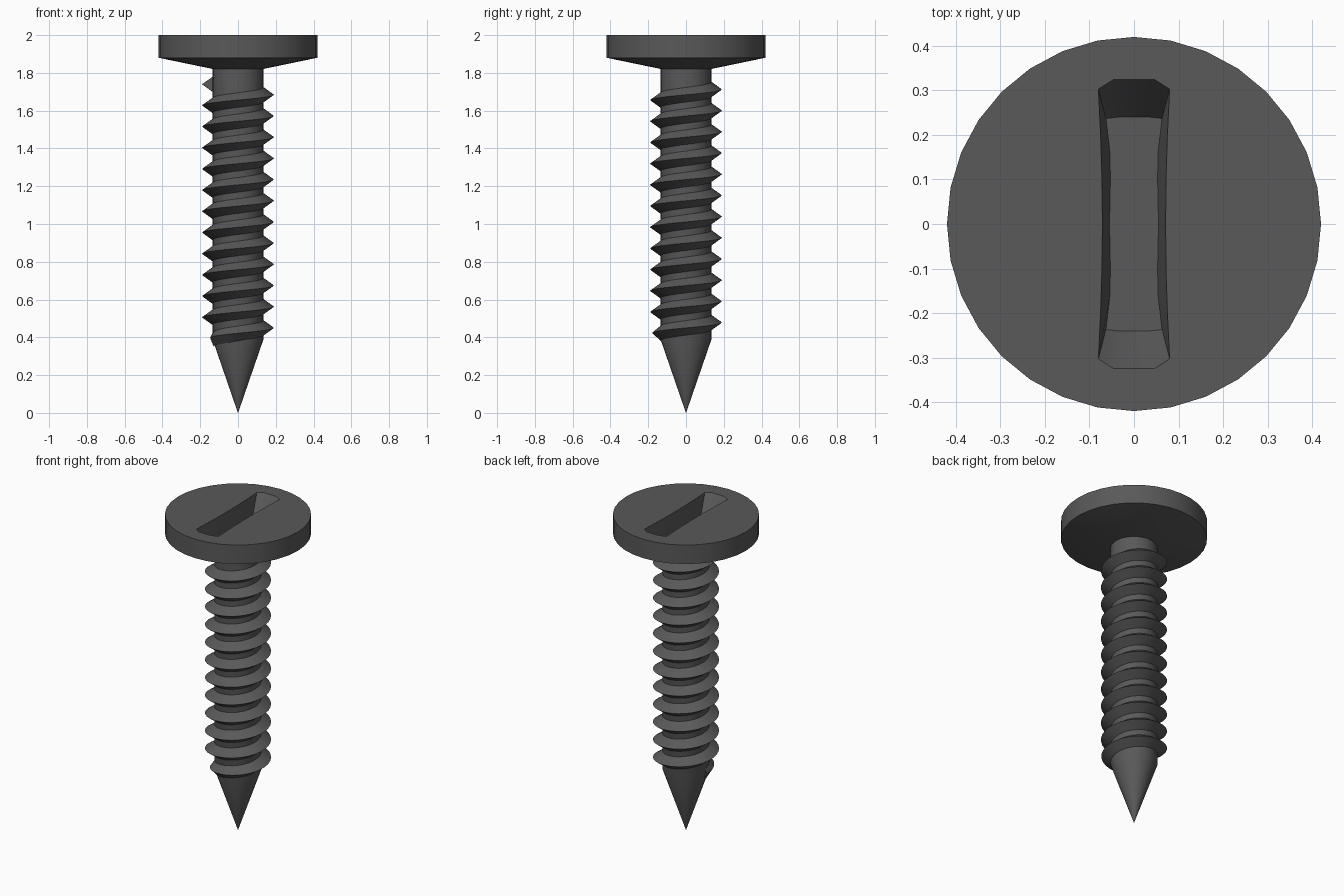
import bpy, bmesh, math

if "Cube" in bpy.data.objects:
    bpy.data.objects.remove(bpy.data.objects["Cube"])

SIDES = 32
steel = bpy.data.materials.new("dark_steel")
steel.diffuse_color = (0.1, 0.1, 0.1, 1)
steel.use_nodes = True
steel.node_tree.nodes["Principled BSDF"].inputs["Base Color"].default_value = steel.diffuse_color


def make_object(name, bm):
    bmesh.ops.recalc_face_normals(bm, faces=bm.faces)
    mesh = bpy.data.meshes.new(name)
    bm.to_mesh(mesh)
    bm.free()
    mesh.materials.append(steel)
    obj = bpy.data.objects.new(name, mesh)
    bpy.context.collection.objects.link(obj)
    return obj


def skin(name, rings):
    """Skin a list of equal-length closed rings and cap both ends."""
    bm = bmesh.new()
    loops = [[bm.verts.new(p) for p in ring] for ring in rings]
    n = len(loops[0])
    for a, b in zip(loops, loops[1:]):
        for i in range(n):
            j = (i + 1) % n
            bm.faces.new((a[i], a[j], b[j], b[i]))
    bm.faces.new(loops[0][::-1])
    bm.faces.new(loops[-1])
    return make_object(name, bm)


def circle(r, z):
    return [(r * math.cos(2 * math.pi * i / SIDES),
             r * math.sin(2 * math.pi * i / SIDES), z) for i in range(SIDES)]


def smooth(obj):
    bpy.ops.object.select_all(action='DESELECT')
    obj.select_set(True)
    bpy.context.view_layer.objects.active = obj
    bpy.ops.object.shade_smooth_by_angle(angle=math.radians(30))


# Shank with pointed tip
shank = skin("shank", [circle(r, z) for r, z in
                       ((0.0005, 0), (0.135, 0.39), (0.135, 1.825))])

# Flat head with a shallow conical underside
head = skin("head", [circle(r, z) for r, z in
                     ((0.13, 1.82), (0.42, 1.88), (0.42, 2.0))])


# Slot cutter: quarter outline mirrored to a full ring
def slot_ring(quarter, z):
    right = quarter + [(x, -y) for x, y in quarter[-2::-1]]
    return [(x, y, z) for x, y in right] + [(-x, -y, z) for x, y in right]


rim = [(0.045, 0.325), (0.08, 0.303), (0.075, 0.2), (0.072, 0.1), (0.071, 0)]
floor = [(0.035, 0.24), (0.063, 0.237), (0.054, 0.16), (0.053, 0.1), (0.055, 0)]
cutter = skin("slot_cutter", [slot_ring(floor, 1.88), slot_ring(rim, 2.0),
                              slot_ring(rim, 2.1)])
cutter.hide_render = True
cut = head.modifiers.new("slot", 'BOOLEAN')
cut.operation = 'DIFFERENCE'
cut.solver = 'EXACT'
cut.object = cutter
bpy.context.view_layer.objects.active = head
bpy.ops.object.modifier_apply(modifier="slot")
bpy.data.objects.remove(cutter)

# Helical thread, fading in over the lowest half turn
PITCH = 0.1122
rings = []
for k in range(-SIDES // 2, int(11.5 * SIDES) + 1):
    turn = k / SIDES
    a, z = 2 * math.pi * turn, 0.45 + PITCH * turn
    fade = min(1, max(0, -turn * 2))
    crest = 0.19 - 0.045 * fade ** 2
    rings.append([(r * math.cos(a), r * math.sin(a), z + dz) for r, dz in
                  ((0.129, -0.043), (crest, 0), (0.129, 0.043))])
thread = skin("thread", rings)

for part in (shank, head, thread):
    smooth(part)
